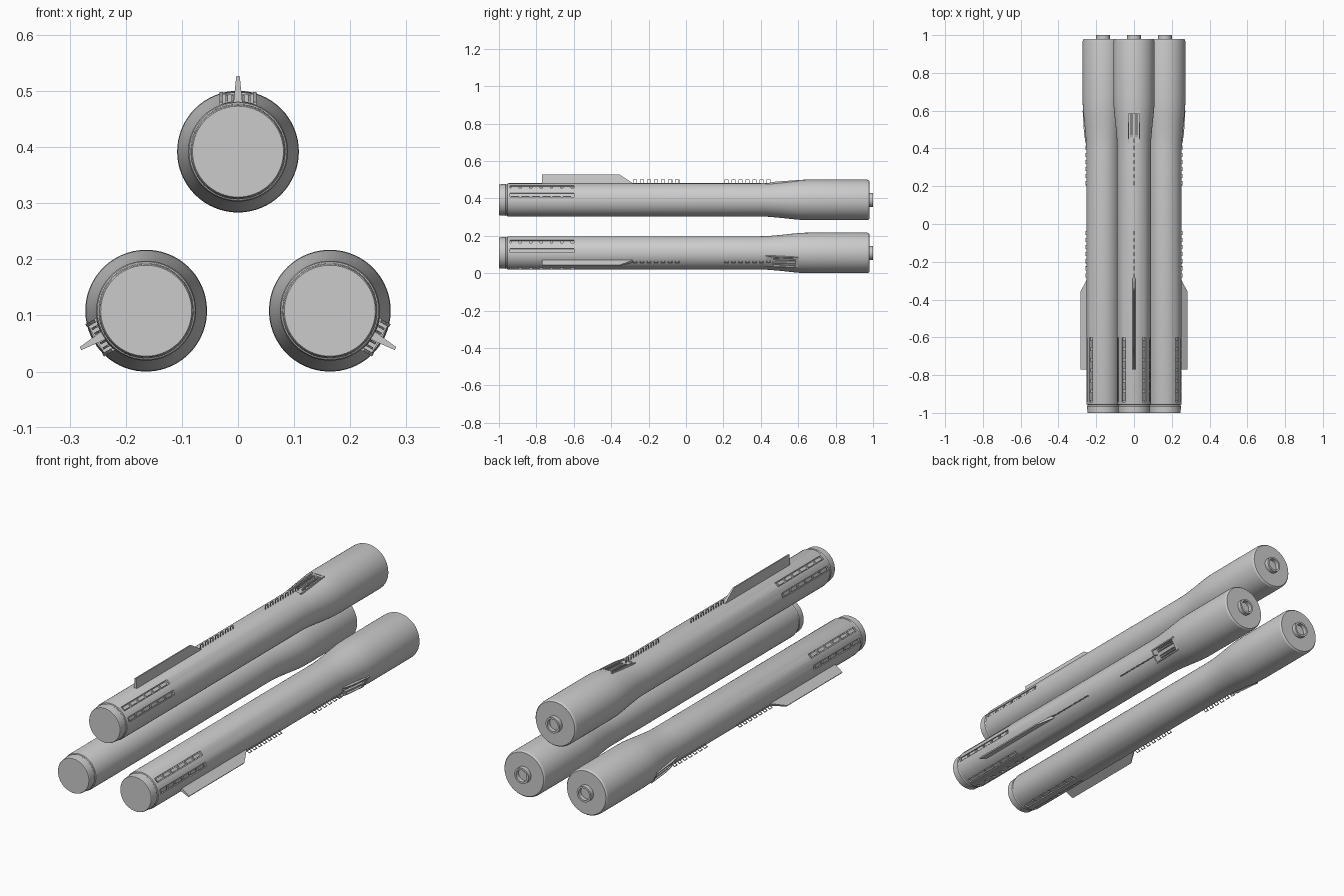
import bpy, bmesh, math
from mathutils import Matrix, Vector

if "Cube" in bpy.data.objects:
    bpy.data.objects.remove(bpy.data.objects["Cube"])

PIVOT_Z, ARM = 0.203, 0.189      # three pods spaced around a long axis
ROWS = [-73, -38, 38, 73]        # window rows, degrees from the fin


def make(name, bm):
    bmesh.ops.recalc_face_normals(bm, faces=bm.faces)
    me = bpy.data.meshes.new(name)
    bm.to_mesh(me)
    bm.free()
    ob = bpy.data.objects.new(name, me)
    bpy.context.collection.objects.link(ob)
    return ob


def lathe(name, profile, n=64):
    """Revolve (radius, y) points round the y axis; profile ends on the axis or closes on itself."""
    bm = bmesh.new()
    vs = [bm.verts.new((r, y, 0)) for r, y in profile]
    es = [bm.edges.new(p) for p in zip(vs, vs[1:])]
    bmesh.ops.spin(bm, geom=vs + es, cent=(0, 0, 0), axis=(0, 1, 0),
                   angle=math.tau, steps=n, use_merge=False)
    bmesh.ops.remove_doubles(bm, verts=bm.verts, dist=1e-5)
    return make(name, bm)


def box(bm, x, y, z, roll=0):
    """Box from ranges, rolled round the pod axis by degrees."""
    m = (Matrix.Rotation(math.radians(roll), 4, 'Y')
         @ Matrix.Translation((sum(x) / 2, sum(y) / 2, sum(z) / 2))
         @ Matrix.Diagonal((x[1] - x[0], y[1] - y[0], z[1] - z[0], 1)))
    bmesh.ops.create_cube(bm, size=1, matrix=m)


def prism(bm, points, cx=0):
    """Prism from (y, z, half thickness) points."""
    a = [bm.verts.new((cx - h, y, z)) for y, z, h in points]
    b = [bm.verts.new((cx + h, y, z)) for y, z, h in points]
    bm.faces.new(a)
    bm.faces.new(b[::-1])
    for i in range(len(a)):
        j = (i + 1) % len(a)
        bm.faces.new((a[j], a[i], b[i], b[j]))


parts = []

# pod hull
hull = lathe("pod_hull", [
    (0, -1), (0.081, -1), (0.083, -0.997), (0.085, -0.965), (0.083, -0.962),
    (0.083, -0.957), (0.087, -0.955), (0.089, -0.948), (0.089, 0.40),
    (0.0905, 0.445), (0.097, 0.515), (0.104, 0.58), (0.1075, 0.62),
    (0.1085, 0.67), (0.1085, 0.965), (0.107, 0.974), (0.102, 0.98), (0, 0.98)])
parts.append(hull)

# cut the window channels and the scoop recess
bm = bmesh.new()
for a in ROWS:
    box(bm, (-0.011, 0.011), (-0.942, -0.6), (0.080, 0.12), a)
box(bm, (-0.030, 0.030), (0.43, 0.60), (0.084, 0.14))
cutter = make("recess_cutter", bm)
cutter.hide_render = True
mod = hull.modifiers.new("recesses", 'BOOLEAN')
mod.operation = 'DIFFERENCE'
mod.solver = 'EXACT'
mod.object = cutter
bpy.context.view_layer.objects.active = hull
bpy.ops.object.modifier_apply(modifier=mod.name)
bpy.data.objects.remove(cutter)

# exhaust pipe at the rear
parts.append(lathe("exhaust_pipe", [
    (0.037, 0.97), (0.037, 1.0), (0.028, 1.0), (0.028, 0.981), (0, 0.981)], 40))

# window panes inside the channels
bm = bmesh.new()
for a in ROWS:
    for i in range(6):
        y = -0.935 + i * 0.0555
        box(bm, (-0.0075, 0.0075), (y, y + 0.043), (0.078, 0.0865), a)
parts.append(make("window_panes", bm))

# tapered fin
bm = bmesh.new()
prism(bm, [(-0.77, 0.083, 0.0085), (-0.77, 0.135, 0.003),
           (-0.355, 0.135, 0.003), (-0.285, 0.09, 0.007), (-0.285, 0.083, 0.0085)])
parts.append(make("fin", bm))

# two runs of grab handles
bm = bmesh.new()
for start in (-0.283, 0.205):
    for i in range(7):
        y, t, w = start + i * 0.0375, 0.003, 0.0015
        box(bm, (-w, w), (y, y + t), (0.086, 0.108))
        box(bm, (-w, w), (y + 0.019, y + 0.019 + t), (0.086, 0.108))
        box(bm, (-w, w), (y + t, y + 0.019), (0.105, 0.108))
parts.append(make("grab_handles", bm))

# scoop lips and vanes
bm = bmesh.new()
for s in (-1, 1):
    prism(bm, [(0.425, 0.084, 0.003), (0.425, 0.088, 0.003), (0.48, 0.0975, 0.003),
               (0.6, 0.106, 0.003), (0.6, 0.084, 0.003)], s * 0.030)
    for x in (0.010, 0.020):
        prism(bm, [(0.45, 0.08, 0.002), (0.47, 0.092, 0.002),
                   (0.6, 0.101, 0.002), (0.6, 0.08, 0.002)], s * x)
box(bm, (-0.029, 0.029), (0.585, 0.602), (0.084, 0.103))
parts.append(make("scoop_vanes", bm))

for ob in parts[:2]:
    bpy.ops.object.select_all(action='DESELECT')
    ob.select_set(True)
    bpy.context.view_layer.objects.active = ob
    bpy.ops.object.shade_smooth_by_angle(angle=math.radians(25))

# place three pods round the central axis
for name, k in (("top", 0), ("right", 1), ("left", 2)):
    m = (Matrix.Translation((0, 0, PIVOT_Z)) @ Matrix.Rotation(k * math.tau / 3, 4, 'Y')
         @ Matrix.Translation((0, 0, ARM)))
    for ob in parts:
        o = ob
        if k:
            o = ob.copy()
            bpy.context.collection.objects.link(o)
            o.name = name + "_" + ob.data.name
        o.matrix_world = m
for ob in parts:
    ob.name = "top_" + ob.data.name
